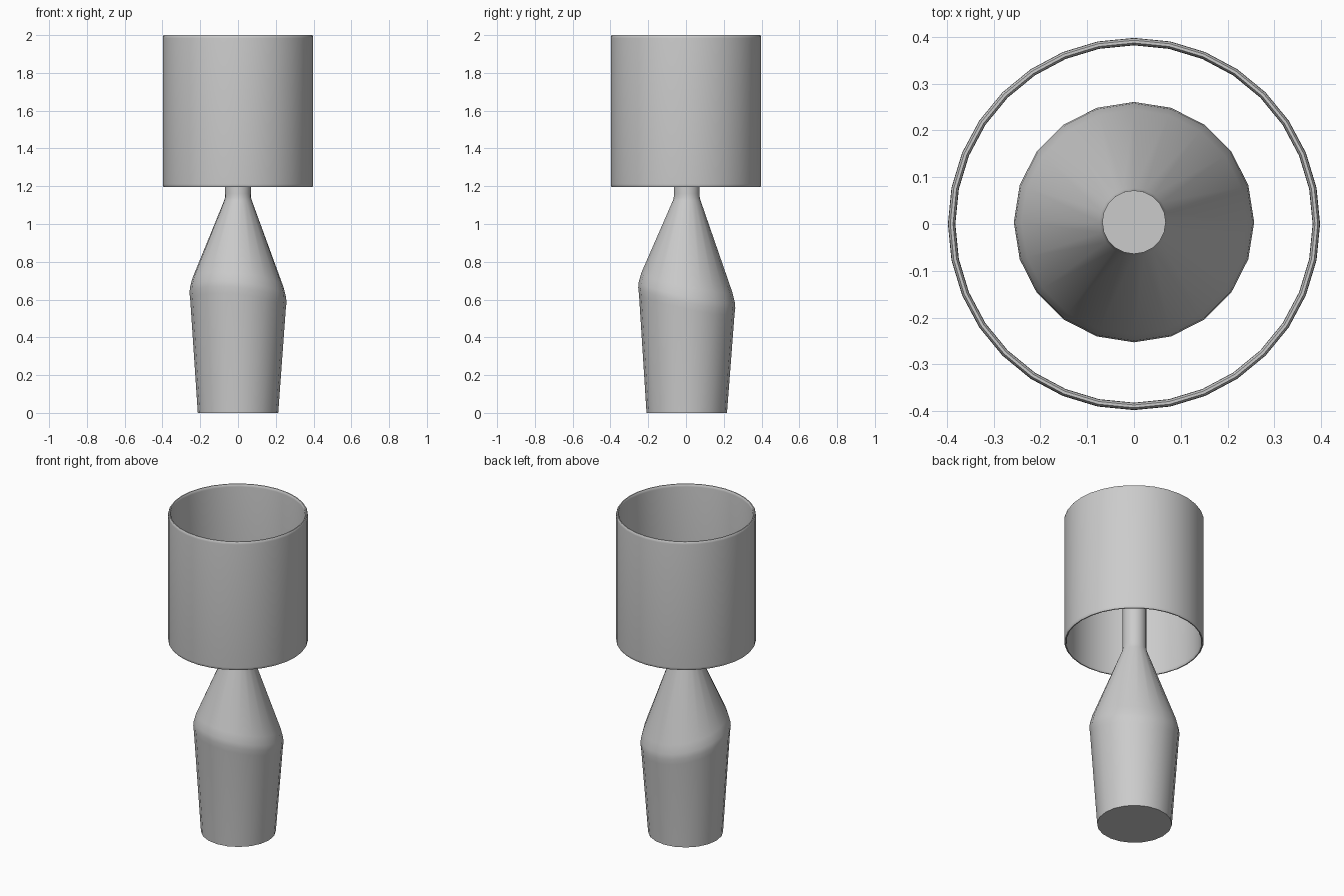
import bpy, bmesh, math

if "Cube" in bpy.data.objects:
    bpy.data.objects.remove(bpy.data.objects["Cube"])


def lathe(name, profile, sides, closed=False, tilt=None, center_y=0.0):
    """Revolve (radius, z) points; tilt is a set of ring indices to slant."""
    bm = bmesh.new()
    rings = []
    for i, (r, z) in enumerate(profile):
        ring = []
        for k in range(sides):
            a = 2 * math.pi * k / sides
            x, y = r * math.cos(a), r * math.sin(a)
            dz = -0.10 * x - 0.21 * y if tilt and i in tilt else 0.0
            ring.append(bm.verts.new((x, y + center_y, z + dz)))
        rings.append(ring)
    pairs = list(zip(rings, rings[1:]))
    if closed:
        pairs.append((rings[-1], rings[0]))
    else:
        bm.faces.new(rings[0][::-1])
        bm.faces.new(rings[-1])
    for lo, hi in pairs:
        for k in range(sides):
            n = (k + 1) % sides
            bm.faces.new((lo[k], lo[n], hi[n], hi[k]))
    bmesh.ops.recalc_face_normals(bm, faces=bm.faces)
    mesh = bpy.data.meshes.new(name)
    bm.to_mesh(mesh)
    bm.free()
    obj = bpy.data.objects.new(name, mesh)
    bpy.context.collection.objects.link(obj)
    bpy.ops.object.select_all(action='DESELECT')
    obj.select_set(True)
    bpy.context.view_layer.objects.active = obj
    bpy.ops.object.shade_smooth_by_angle(angle=math.radians(50))
    return obj


# Tapered base with a slanted, softened shoulder and a thin stem
base_profile = [(0.213, 0.0), (0.253, 0.575), (0.257, 0.61), (0.254, 0.64),
                (0.241, 0.69), (0.073, 1.125), (0.069, 1.14), (0.068, 1.16),
                (0.068, 1.60)]
lathe("lamp_base", base_profile, 20, tilt={1, 2, 3, 4}, center_y=0.004)

# Open cylindrical shade with rounded rims
ri, ro, z0, z1 = 0.382, 0.398, 1.195, 2.0
shade_profile = [(ro - 0.005, z0), (ro - 0.001, z0 + 0.006), (ro, z0 + 0.016),
                 (ro, z1 - 0.016), (ro - 0.001, z1 - 0.006), (ro - 0.005, z1),
                 (ri + 0.005, z1), (ri + 0.001, z1 - 0.006), (ri, z1 - 0.016),
                 (ri, z0 + 0.016), (ri + 0.001, z0 + 0.006), (ri + 0.005, z0)]
lathe("lamp_shade", shade_profile, 32, closed=True)
